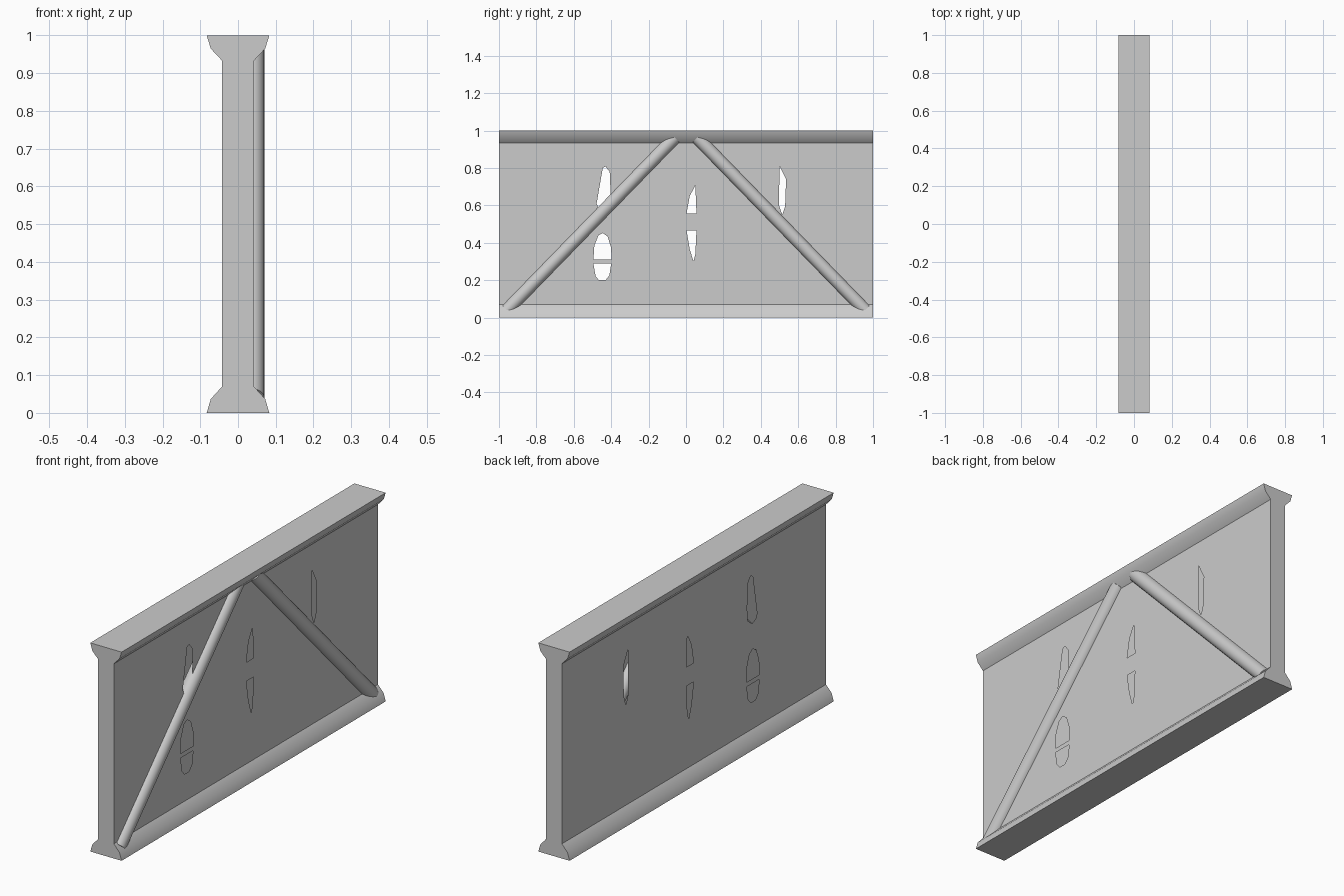
import bpy, bmesh, math
from mathutils import Vector

if "Cube" in bpy.data.objects:
    bpy.data.objects.remove(bpy.data.objects["Cube"])

grey = bpy.data.materials.new("plain grey")
grey.diffuse_color = (0.6, 0.6, 0.6, 1)
grey.use_nodes = True
grey.node_tree.nodes["Principled BSDF"].inputs["Base Color"].default_value = grey.diffuse_color

WEB = 0.042                 # half thickness of the hollow web
LOW, HIGH = 0.07, 0.933     # where web meets the flanges

# Openings in the web as (y, z) outlines
HOLES = [
    [(-.478, .61), (-.445, .8), (-.43, .808), (-.408, .78), (-.403, .66), (-.408, .6), (-.44, .575), (-.47, .59)],
    [(-.495, .31), (-.49, .385), (-.468, .44), (-.445, .452), (-.42, .435), (-.402, .38), (-.397, .31)],
    [(-.495, .288), (-.483, .22), (-.465, .2), (-.43, .2), (-.41, .225), (-.4, .288)],
    [(.003, .557), (.02, .65), (.05, .707), (.056, .557)],
    [(.003, .466), (.02, .365), (.04, .3), (.05, .34), (.056, .466)],
    [(.5, .81), (.535, .74), (.53, .595), (.515, .55), (.497, .6)],
]

# Half of the beam outline, bottom to top; mirrored for the other side
half = [(.083, 0), (.072, .037), (WEB, LOW), (WEB, HIGH), (.072, .965), (.083, 1)]
outline = half + [(-x, z) for x, z in reversed(half)]


def finish(name, bm):
    mesh = bpy.data.meshes.new(name)
    bm.to_mesh(mesh)
    bm.free()
    mesh.materials.append(grey)
    obj = bpy.data.objects.new(name, mesh)
    bpy.context.collection.objects.link(obj)
    bpy.ops.object.select_all(action='DESELECT')
    obj.select_set(True)
    bpy.context.view_layer.objects.active = obj
    bpy.ops.object.shade_smooth_by_angle(angle=math.radians(35))
    return obj


# Beam: extruded outline, leaving the two web sides open
bm = bmesh.new()
front = [bm.verts.new((x, -1, z)) for x, z in outline]
back = [bm.verts.new((x, 1, z)) for x, z in outline]
bm.faces.new(front)
bm.faces.new(back[::-1])
n = len(outline)
for i in range(n):
    j = (i + 1) % n
    if i not in (2, 8):
        bm.faces.new((front[i], back[i], back[j], front[j]))
bmesh.ops.recalc_face_normals(bm, faces=bm.faces)
finish("beam_frame", bm)

# Web panels: thin sheets pierced by the openings
for name, side in (("web_panel_right", 1), ("web_panel_left", -1)):
    bm = bmesh.new()
    edges = []
    for loop in [[(-1, LOW), (1, LOW), (1, HIGH), (-1, HIGH)]] + HOLES:
        vs = [bm.verts.new((side * WEB, y, z)) for y, z in loop]
        edges += [bm.edges.new((vs[i - 1], vs[i])) for i in range(len(vs))]
    bmesh.ops.triangle_fill(bm, edges=edges, use_beauty=True, normal=(side, 0, 0))
    bm.normal_update()
    for f in bm.faces:
        if f.normal.x * side < 0:
            f.normal_flip()
    finish(name, bm)

# Diagonal braces: round rods half sunk into the right side
for name, side in (("brace_back", 1), ("brace_front", -1)):
    a = Vector((.035, side * .957, .04))
    b = Vector((.035, side * .06, .962))
    d = b - a
    bm = bmesh.new()
    bmesh.ops.create_cone(bm, cap_ends=True, segments=24, radius1=.035, radius2=.035, depth=d.length)
    bmesh.ops.rotate(bm, verts=bm.verts, matrix=d.to_track_quat('Z', 'Y').to_matrix())
    bmesh.ops.translate(bm, verts=bm.verts, vec=(a + b) / 2)
    finish(name, bm)
